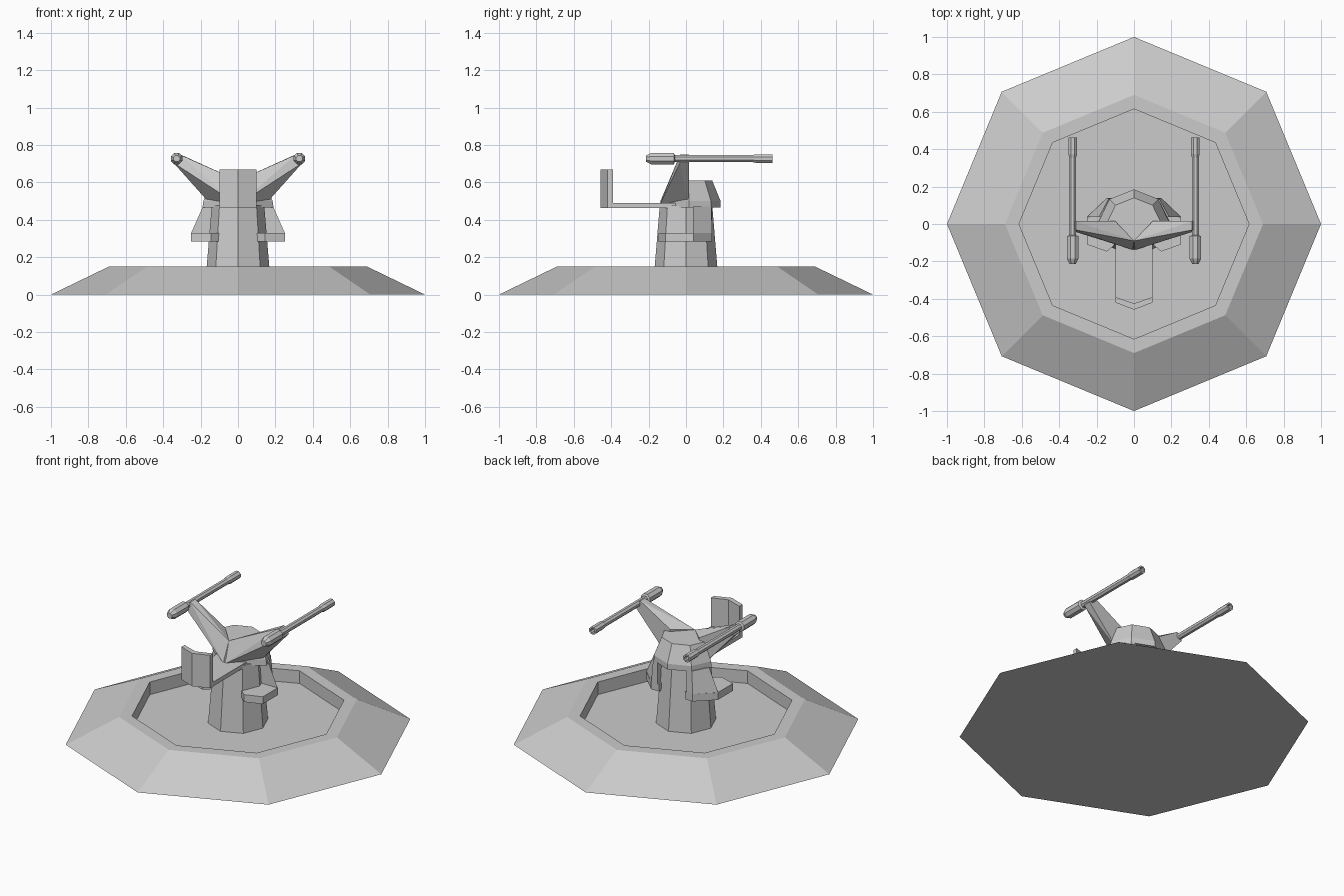
import bpy, bmesh
from math import cos, sin, pi

if "Cube" in bpy.data.objects:
    bpy.data.objects.remove(bpy.data.objects["Cube"])


def make(name, bm, mirror=False):
    if mirror:  # copy across x = 0
        dup = bmesh.ops.duplicate(bm, geom=bm.verts[:] + bm.edges[:] + bm.faces[:])["geom"]
        for v in dup:
            if isinstance(v, bmesh.types.BMVert):
                v.co.x *= -1
        bmesh.ops.reverse_faces(bm, faces=[f for f in dup if isinstance(f, bmesh.types.BMFace)])
    bmesh.ops.recalc_face_normals(bm, faces=bm.faces)
    me = bpy.data.meshes.new(name)
    bm.to_mesh(me)
    bm.free()
    ob = bpy.data.objects.new(name, me)
    bpy.context.collection.objects.link(ob)
    return ob


def loft(name, rings, mirror=False):
    """Join rings of equal point count and cap both ends."""
    bm = bmesh.new()
    vs = [[bm.verts.new(p) for p in r] for r in rings]
    n = len(vs[0])
    for a, b in zip(vs, vs[1:]):
        for i in range(n):
            j = (i + 1) % n
            bm.faces.new((a[i], a[j], b[j], b[i]))
    bm.faces.new(vs[0])
    bm.faces.new(vs[-1])
    return make(name, bm, mirror)


def hull(name, pts, mirror=False):
    bm = bmesh.new()
    for p in pts:
        bm.verts.new(p)
    res = bmesh.ops.convex_hull(bm, input=bm.verts)
    junk = {g for g in res["geom_interior"] + res["geom_unused"] if isinstance(g, bmesh.types.BMVert)}
    bmesh.ops.delete(bm, geom=list(junk), context='VERTS')
    bmesh.ops.dissolve_limit(bm, angle_limit=0.02, verts=bm.verts, edges=bm.edges)
    return make(name, bm, mirror)


def octagon(r, z):
    return [(r * cos(k * pi / 4), r * sin(k * pi / 4), z) for k in range(8)]


def flat(outline, z):
    return [(x, y, z) for x, y in outline]


# Octagonal base with sunken floor, and tapered pedestal
loft("base", [octagon(r, z) for r, z in [(1, 0), (.69, .15), (.615, .15), (.615, .07)]])
loft("pedestal", [octagon(.174, .07), octagon(.14, .48)])

# Turret head: faceted dome, pointed toward the front
def head_ring(r, s, front, z):
    half = [(r * .707, r * .72), (s, .015)]
    return flat([(0, r)] + half + [(0, front)] + [(-x, y) for x, y in half[::-1]], z)

loft("head", [head_ring(.185, .19, -.14, .465), head_ring(.185, .185, -.137, .5),
              head_ring(.14, .14, -.09, .61)])

# Swept arms that carry the guns
hull("gun_arms", [(0, -.09, .61), (0, -.14, .48), (.1, .015, .625), (.14, .015, .475),
                  (.31, .015, .75), (.345, .015, .705), (.31, -.032, .748), (.345, -.032, .705)], True)

# Foot rests and the flared legs joining them to the head
rest = [(.25, .04), (.25, -.11), (.145, -.147), (.09, -.1), (.09, .14), (.145, .14)]
loft("foot_rests", [flat(rest, .284), flat(rest, .33)], True)
loft("flared_legs", [flat([(.25, .037), (.1, .037), (.1, .14), (.145, .14)], .33),
                     flat([(.188, .037), (.1, .037), (.1, .14), (.135, .135)], .47)], True)

# Seat bar and V-shaped backrest
bar = [(-.1, 0), (-.1, -.41), (0, -.445), (.1, -.41), (.1, 0)]
loft("seat_bar", [flat(bar, .463), flat(bar, .49)])
back = [(-.1, -.39), (-.1, -.42), (0, -.458), (.1, -.42), (.1, -.39), (0, -.425)]
loft("seat_back", [flat(back, .463), flat(back, .67)])

# Guns: thick breech, thin barrel, hollow muzzle
profile = [(-.215, .018), (-.185, .033), (-.065, .033), (-.06, .02), (.355, .02),
           (.375, .025), (.463, .025), (.463, .015), (.4, .015)]
loft("guns", [[(.328 + r * cos((k + .5) * pi / 4), y, .727 + r * sin((k + .5) * pi / 4))
               for k in range(8)] for y, r in profile], True)
